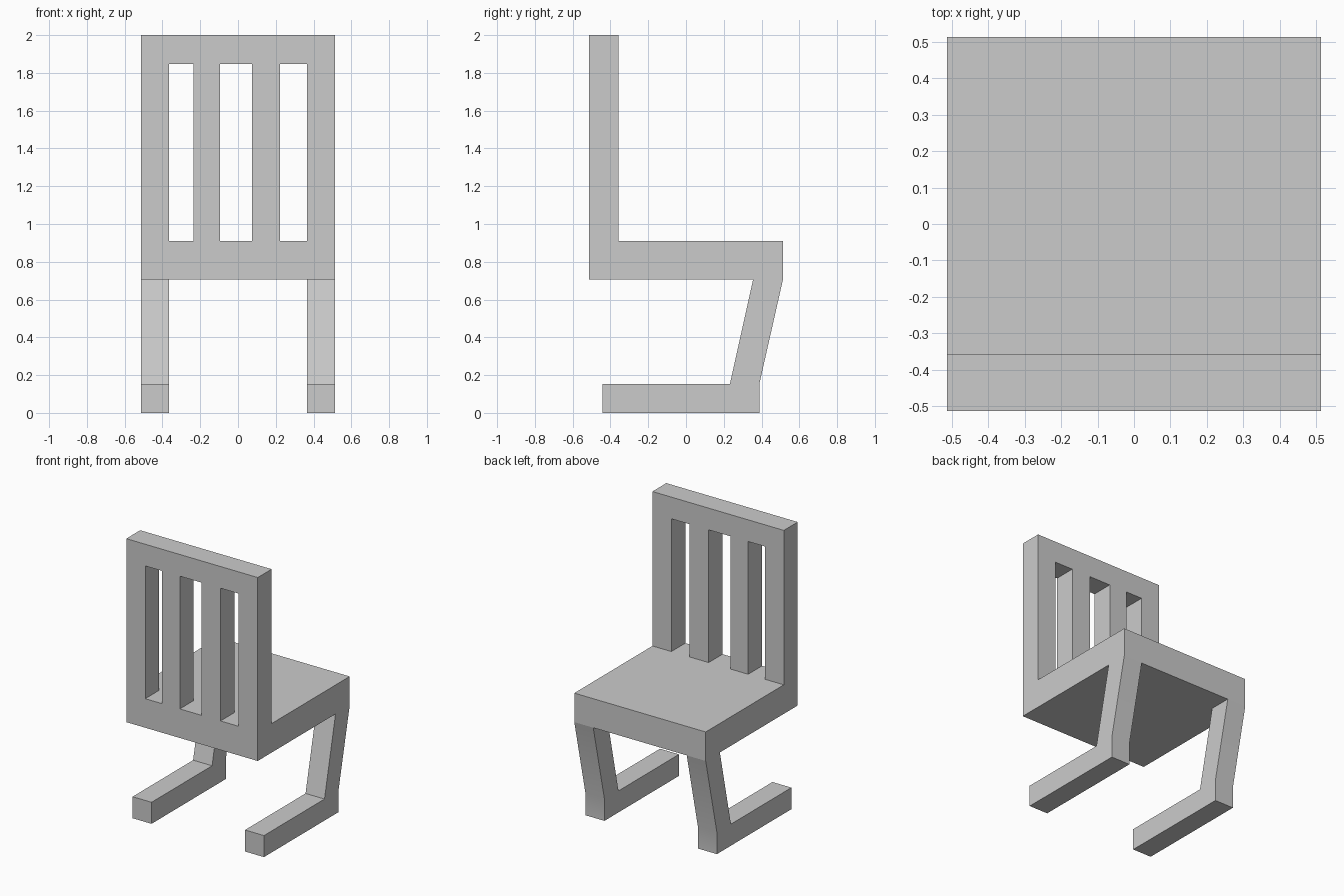
import bpy, bmesh, math
from mathutils import Vector

if "Cube" in bpy.data.objects:
    bpy.data.objects.remove(bpy.data.objects["Cube"])

HALF = 0.513      # half width and half depth of the seat
SEAT_BOTTOM, SEAT_TOP = 0.705, 0.91
BACK_FRONT = -0.358


def extrude_profile(name, points, vector, open_z=None):
    """Extrude a closed 3D outline into a solid; drop hidden contact faces at open_z."""
    bm = bmesh.new()
    face = bm.faces.new([bm.verts.new(p) for p in points])
    result = bmesh.ops.extrude_face_region(bm, geom=[face], use_keep_orig=True)
    verts = [g for g in result["geom"] if isinstance(g, bmesh.types.BMVert)]
    bmesh.ops.translate(bm, verts=verts, vec=Vector(vector))
    bmesh.ops.recalc_face_normals(bm, faces=bm.faces[:])
    if open_z is not None:
        hidden = [f for f in bm.faces if all(abs(v.co.z - open_z) < 1e-5 for v in f.verts)]
        bmesh.ops.delete(bm, geom=hidden, context='FACES')
    mesh = bpy.data.meshes.new(name)
    bm.to_mesh(mesh)
    bm.free()
    obj = bpy.data.objects.new(name, mesh)
    bpy.context.collection.objects.link(obj)
    return obj


# Seat slab
seat_outline = [(-HALF, -HALF), (HALF, -HALF), (HALF, HALF), (-HALF, HALF)]
extrude_profile("seat", [(x, y, SEAT_BOTTOM) for x, y in seat_outline],
                (0, 0, SEAT_TOP - SEAT_BOTTOM))

# Backrest: comb outline with three slots that open onto the seat
slots = [(-0.365, -0.235), (-0.095, 0.074), (0.223, 0.365)]
SLOT_TOP = 1.847
comb = [(HALF, 2.0), (-HALF, 2.0), (-HALF, SEAT_TOP)]
for left, right in slots:
    comb += [(left, SEAT_TOP), (left, SLOT_TOP), (right, SLOT_TOP), (right, SEAT_TOP)]
comb.append((HALF, SEAT_TOP))
extrude_profile("backrest", [(x, -HALF, z) for x, z in comb],
                (0, BACK_FRONT + HALF, 0), SEAT_TOP)

# Cantilever legs: slanted upright running into a floor runner, mirrored
leg_outline = [(0.355, SEAT_BOTTOM), (HALF, SEAT_BOTTOM), (0.388, 0.152), (0.388, 0),
               (-0.443, 0), (-0.443, 0.152), (0.232, 0.152)]
legs = extrude_profile("legs", [(0.365, y, z) for y, z in leg_outline],
                       (HALF - 0.365, 0, 0), SEAT_BOTTOM)
legs.modifiers.new("mirror", 'MIRROR').use_axis[0] = True

# Soft bend on the legs, sharp edges kept
bpy.context.view_layer.objects.active = legs
legs.select_set(True)
bpy.ops.object.shade_smooth_by_angle(angle=math.radians(30))
